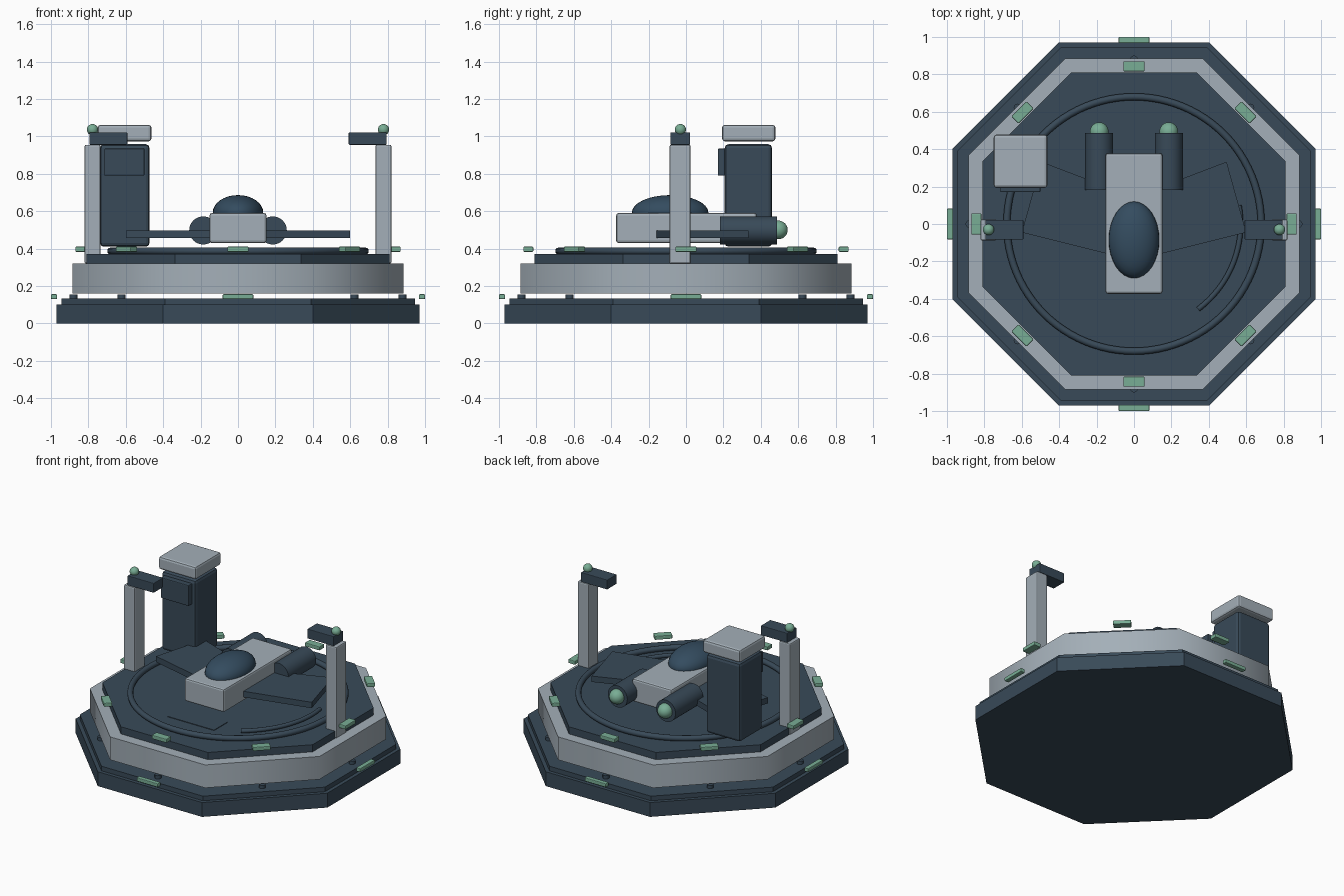
import bpy, bmesh, math
from mathutils import Matrix

if "Cube" in bpy.data.objects:
    bpy.data.objects.remove(bpy.data.objects["Cube"])


def mat(name, col):
    m = bpy.data.materials.new(name)
    m.diffuse_color = (*col, 1)
    m.use_nodes = True
    m.node_tree.nodes["Principled BSDF"].inputs["Base Color"].default_value = m.diffuse_color
    return m


DARK = mat("dark slate", (0.040, 0.068, 0.098))
LIGHT = mat("light grey", (0.37, 0.43, 0.48))
GREEN = mat("signal green", (0.19, 0.42, 0.30))
GLASS = mat("canopy blue", (0.034, 0.072, 0.115))


def finish(name, bm, material, bevel=0, smooth=None):
    bmesh.ops.recalc_face_normals(bm, faces=bm.faces)
    me = bpy.data.meshes.new(name)
    bm.to_mesh(me)
    bm.free()
    me.materials.append(material)
    ob = bpy.data.objects.new(name, me)
    bpy.context.collection.objects.link(ob)
    if bevel:
        b = ob.modifiers.new("bevel", 'BEVEL')
        b.width, b.segments = bevel, 2
    if smooth:
        bpy.ops.object.select_all(action='DESELECT')
        bpy.context.view_layer.objects.active = ob
        ob.select_set(True)
        bpy.ops.object.shade_smooth_by_angle(angle=math.radians(smooth))
    return ob


def prism(name, pts, z0, z1, material, bevel=0, smooth=None):
    bm = bmesh.new()
    f = bm.faces.new([bm.verts.new((x, y, z0)) for x, y in pts])
    up = bmesh.ops.extrude_face_region(bm, geom=[f])["geom"]
    bmesh.ops.translate(bm, vec=(0, 0, z1 - z0),
                        verts=[v for v in up if isinstance(v, bmesh.types.BMVert)])
    return finish(name, bm, material, bevel, smooth)


def octagon(name, apothem, z0, z1, material, bevel=0, smooth=None):
    r = apothem / math.cos(math.pi / 8)
    pts = [(r * math.cos(a), r * math.sin(a))
           for a in (math.pi / 8 + i * math.pi / 4 for i in range(8))]
    return prism(name, pts, z0, z1, material, bevel, smooth)


def box(name, x, y, z, material, bevel=0, turn=0):
    """Box from (min, max) ranges, turned about the centre axis of the model."""
    bm = bmesh.new()
    bmesh.ops.create_cube(bm, size=1)
    for v in bm.verts:
        v.co = [(r[0] + r[1]) / 2 + c * (r[1] - r[0]) for r, c in zip((x, y, z), v.co)]
    bm.transform(Matrix.Rotation(turn, 4, 'Z'))
    return finish(name, bm, material, bevel)


def ball(name, centre, radii, material):
    bm = bmesh.new()
    bmesh.ops.create_uvsphere(bm, u_segments=32, v_segments=16, radius=1)
    bm.transform(Matrix.Translation(centre) @ Matrix.Diagonal((*radii, 1)))
    return finish(name, bm, material, smooth=60)


def tube_arc(name, radius, z, r, a0, a1, steps, material):
    """Round tube swept along an arc around the centre."""
    bm = bmesh.new()
    n, closed = 12, abs(a1 - a0 - 360) < 1e-6
    rows = []
    for i in range(steps if closed else steps + 1):
        a = math.radians(a0 + (a1 - a0) * i / steps)
        row = []
        for j in range(n):
            t = 2 * math.pi * j / n
            d = radius + r * math.cos(t)
            row.append(bm.verts.new((d * math.cos(a), d * math.sin(a), z + r * math.sin(t))))
        rows.append(row)
    for i in range(steps):
        p, q = rows[i], rows[(i + 1) % len(rows)]
        for j in range(n):
            k = (j + 1) % n
            bm.faces.new((p[j], q[j], q[k], p[k]))
    if not closed:
        bm.faces.new(rows[0])
        bm.faces.new(rows[-1])
    return finish(name, bm, material, smooth=50)


# stepped octagonal platform
octagon("base_plinth", 0.97, 0, 0.10, DARK)
octagon("base_step", 0.945, 0.10, 0.132, DARK)
octagon("platform_wall", 0.885, 0.16, 0.32, LIGHT, smooth=50)
octagon("platform_deck", 0.81, 0.32, 0.37, DARK)

# bolts, edge lights and deck lights around the platform
for i in range(8):
    a = i * math.pi / 4
    bm = bmesh.new()
    bmesh.ops.create_cone(bm, cap_ends=True, segments=12, radius1=0.021, radius2=0.021, depth=0.025)
    bm.transform(Matrix.Translation((0.88 * math.cos(a), 0.88 * math.sin(a), 0.142)))
    finish(f"base_bolt_{i}", bm, DARK, smooth=40)
    box(f"deck_light_{i}", (0.816, 0.87), (-0.057, 0.057), (0.383, 0.41), GREEN, 0.005, a)
    if i % 2 == 0:
        box(f"edge_light_{i}", (0.967, 1.0), (-0.082, 0.082), (0.13, 0.156), GREEN, 0.005, a)

# deck rings and nameplate
tube_arc("landing_ring", 0.68, 0.387, 0.019, 0, 360, 96, DARK)
tube_arc("deck_hose", 0.57, 0.387, 0.014, -53, 10, 32, DARK)
box("deck_plate", (-0.18, 0.18), (-0.52, -0.37), (0.368, 0.374), DARK)

# craft: hull, canopy, wings, engines
box("craft_hull", (-0.152, 0.152), (-0.373, 0.378), (0.43, 0.59), LIGHT, 0.012)
ball("craft_canopy", (0, -0.085, 0.592), (0.135, 0.205, 0.094), GLASS)
for s, side in ((-1, "left"), (1, "right")):
    wing = [(0.12, 0.19), (0.495, 0.333), (0.60, -0.045), (0.12, -0.165)]
    prism(f"{side}_wing", [(s * x, y) for x, y in wing], 0.457, 0.498, DARK)
    bm = bmesh.new()
    bmesh.ops.create_cone(bm, cap_ends=True, segments=32, radius1=0.075, radius2=0.075, depth=0.305)
    bm.transform(Matrix.Translation((s * 0.186, 0.335, 0.497)) @ Matrix.Rotation(math.pi / 2, 4, 'X'))
    finish(f"{side}_engine", bm, DARK, smooth=40)
    ball(f"{side}_engine_glow", (s * 0.186, 0.492, 0.50), (0.05, 0.052, 0.05), GREEN)

    # lamp posts beside the deck
    xs = lambda a, b: tuple(sorted((s * a, s * b)))
    box(f"{side}_post", xs(0.735, 0.82), (-0.088, 0.025), (0.32, 0.955), LIGHT, 0.008)
    box(f"{side}_post_arm", xs(0.592, 0.795), (-0.083, 0.022), (0.955, 1.022), DARK, 0.004)
    ball(f"{side}_post_lamp", (s * 0.778, -0.03, 1.036), (0.03,) * 3, GREEN)

# control tower
box("tower_body", (-0.737, -0.473), (0.207, 0.46), (0.41, 0.958), DARK, 0.02)
box("tower_cap", (-0.75, -0.463), (0.193, 0.478), (0.973, 1.062), LIGHT, 0.015)
box("tower_screen", (-0.715, -0.50), (0.17, 0.215), (0.79, 0.935), DARK, 0.006)
